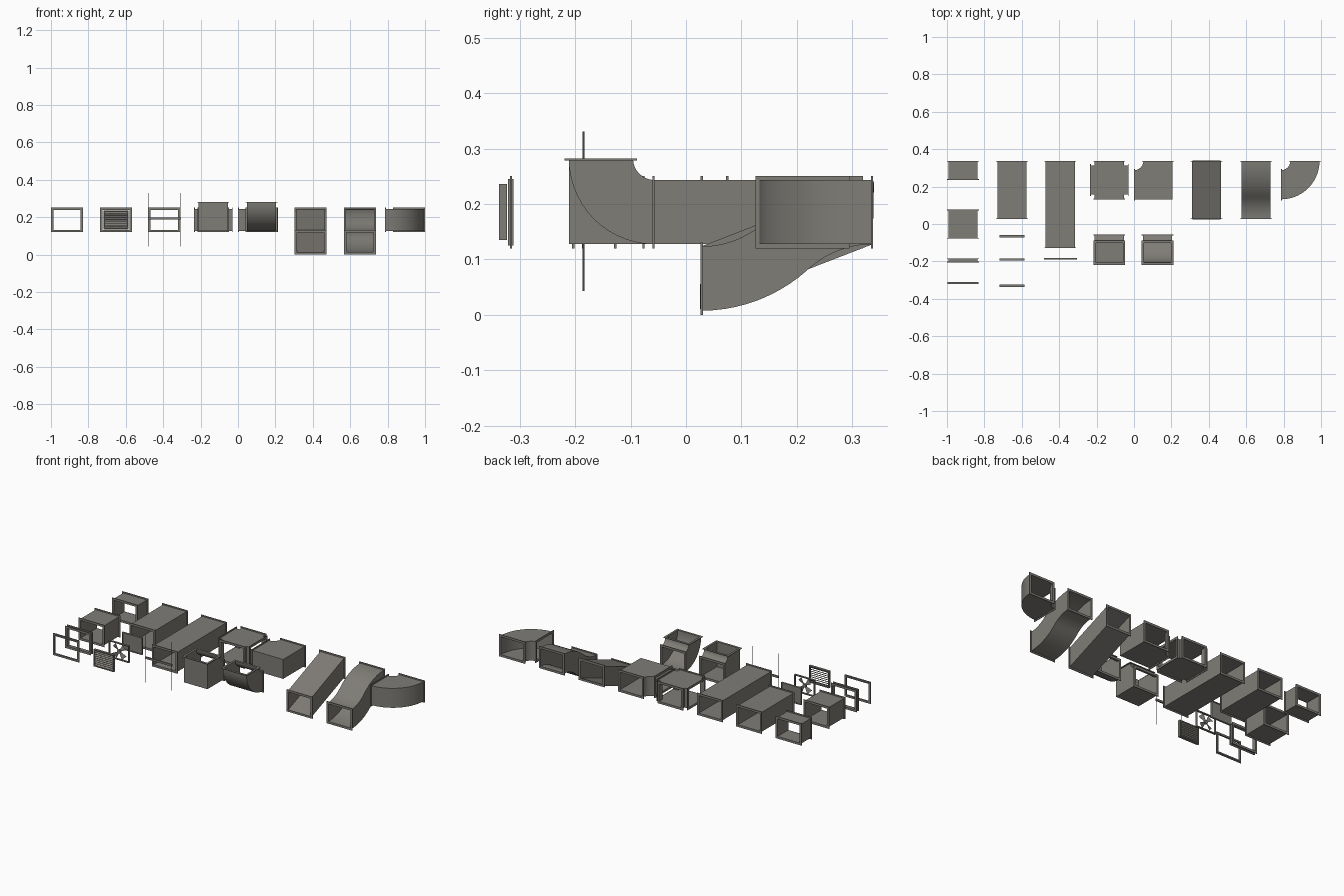
import bpy, bmesh, math
from mathutils import Vector, Matrix

if "Cube" in bpy.data.objects:
    bpy.data.objects.remove(bpy.data.objects["Cube"])

ZC, ZL = 0.1855, 0.0655          # duct centre height: normal and lowered
HW, HH = 0.078, 0.058            # duct half width and half height
WALL = 0.005

metal = bpy.data.materials.new("galvanised_metal")
metal.diffuse_color = (0.215, 0.205, 0.185, 1)
metal.use_nodes = True
metal.node_tree.nodes["Principled BSDF"].inputs["Base Color"].default_value = metal.diffuse_color

# local (u, v, n) directions for each facing axis
AXES = {'x': ((0, 1, 0), (0, 0, 1), (1, 0, 0)),
        'y': ((1, 0, 0), (0, 0, 1), (0, 1, 0)),
        'z': ((1, 0, 0), (0, 1, 0), (0, 0, 1))}


def finish(name, bm):
    me = bpy.data.meshes.new(name)
    bm.to_mesh(me)
    bm.free()
    me.materials.append(metal)
    ob = bpy.data.objects.new(name, me)
    bpy.context.collection.objects.link(ob)
    return ob


def shell(name, axis, outline, open_edges, mid, half):
    """Extrude a counter-clockwise outline along axis, leaving some sides open."""
    u, v, n = (Vector(a) for a in AXES[axis])
    bm = bmesh.new()
    lo, hi = ([bm.verts.new(u * a + v * b + n * (mid + s * half)) for a, b in outline] for s in (-1, 1))
    bm.faces.new(lo[::-1])
    bm.faces.new(hi)
    k = len(outline)
    for i in range(k):
        if i not in open_edges:
            j = (i + 1) % k
            bm.faces.new((lo[i], lo[j], hi[j], hi[i]))
    ob = finish(name, bm)
    mod = ob.modifiers.new("wall", 'SOLIDIFY')
    mod.thickness, mod.offset, mod.use_even_offset = WALL, -1, True
    bpy.ops.object.select_all(action='DESELECT')
    ob.select_set(True)
    bpy.context.view_layer.objects.active = ob
    bpy.ops.object.modifier_apply(modifier="wall")
    bpy.ops.object.shade_smooth_by_angle(angle=math.radians(30))
    return ob


def ring(name, c, axis, ow, oh, iw, ih, depth):
    """Rectangular picture-frame ring."""
    u, v, n = (Vector(a) for a in AXES[axis])
    bm = bmesh.new()
    sg = ((-1, -1), (1, -1), (1, 1), (-1, 1))
    loops = [[bm.verts.new(Vector(c) + u * a * w + v * b * h + n * d) for a, b in sg]
             for w, h, d in ((ow, oh, -depth / 2), (ow, oh, depth / 2),
                             (iw, ih, depth / 2), (iw, ih, -depth / 2))]
    for p in range(4):
        A, B = loops[p], loops[(p + 1) % 4]
        for i in range(4):
            bm.faces.new((A[i], A[(i + 1) % 4], B[(i + 1) % 4], B[i]))
    bmesh.ops.recalc_face_normals(bm, faces=bm.faces)
    return finish(name, bm)


def flange(name, c, axis, out):
    """Connecting rim at a duct mouth; out is the sign of the outward direction."""
    p = Vector(c) - Vector(AXES[axis][2]) * 0.0015 * out
    return ring(name + "_flange", p, axis, 0.085, 0.0655, 0.0725, 0.0525, 0.004)


def add_box(bm, c, size, rot=None):
    m = Matrix.Translation(c) @ (rot or Matrix()) @ Matrix.Diagonal((*size, 1))
    bmesh.ops.create_cube(bm, size=1, matrix=m)


def straight(name, x, y0, y1):
    shell(name, 'z', [(x - HW, y0), (x + HW, y0), (x + HW, y1), (x - HW, y1)], (0, 2), ZC, HH)
    flange(name + "_front", (x, y0, ZC), 'y', -1)
    flange(name + "_back", (x, y1, ZC), 'y', 1)


def elbow_outline(cx, cy, ri, ro, a0, square):
    n = 14
    ang = [math.radians(a0 + 90 * i / n) for i in range(n + 1)]
    pt = lambda r, a: (cx + r * math.cos(a), cy + r * math.sin(a))
    outer = [pt(ro, a) for a in ang]
    if square:
        corner = (outer[0][0] + outer[-1][0] - cx, outer[0][1] + outer[-1][1] - cy)
        outer = [outer[0], corner, outer[-1]]
    inner = [pt(ri, a) for a in reversed(ang)]
    return outer + inner, (len(outer) - 1, len(outer) + len(inner) - 1)


def flat_elbow(name, x, square):
    y, ri, ro = 0.337, 0.049, 0.205
    pts, gaps = elbow_outline(x, y, ri, ro, -90, square)
    shell(name, 'z', pts, gaps, ZC, HH)
    m = (ri + ro) / 2
    flange(name + "_left", (x, y - m, ZC), 'x', -1)
    flange(name + "_back", (x + m, y, ZC), 'y', 1)


def rising_elbow(name, x, square):
    y, z, ri = -0.057, 0.282, 0.0385
    ro = ri + 2 * HH
    pts, gaps = elbow_outline(y, z, ri, ro, 180, square)
    shell(name, 'x', pts, gaps, x, HW)
    m = (ri + ro) / 2
    flange(name + "_back", (x, y, z - m), 'y', 1)
    flange(name + "_top", (x, y - m, z), 'z', 1)


def offset_duct(name, x, smooth):
    y0, y1 = 0.027, 0.337
    L, H = y1 - y0, ZC - ZL
    R, amax, n = (L * L + H * H) / (4 * H), 2 * math.atan(H / L), 10

    def side(s):  # s = 1 for the bottom line, -1 for the top line
        if not smooth:
            return [(y0, ZL - s * HH), (y1, ZC - s * HH)]
        t = [amax * i / n for i in range(n + 1)]
        r1, r2 = R + s * HH, R - s * HH
        return ([(y0 + r1 * math.sin(a), ZL + R - r1 * math.cos(a)) for a in t] +
                [(y1 - r2 * math.sin(a), ZC - R + r2 * math.cos(a)) for a in t[-2::-1]])
    low, top = side(1), side(-1)[::-1]
    shell(name, 'x', low + top, (len(low) - 1, len(low) + len(top) - 1), x, HW)
    flange(name + "_front", (x, y0, ZL), 'y', -1)
    flange(name + "_back", (x, y1, ZC), 'y', 1)


# straight ducts
straight("stub_duct", -0.914, 0.237, 0.337)
straight("short_duct", -0.914, -0.078, 0.076)
straight("coupling", -0.914, -0.205, -0.184)
straight("medium_duct", -0.652, 0.027, 0.337)
straight("long_duct", -0.394, -0.129, 0.337)

# loose joining rim
ring("loose_rim_collar", (-0.914, -0.316, ZC), 'y', HW + .002, HH + .002, 0.073, 0.053, 0.010)
ring("loose_rim", (-0.914, -0.316, ZC), 'y', 0.085, 0.0655, 0.0725, 0.0525, 0.004)

# bends and offsets
flat_elbow("square_elbow", 0.001, True)
flat_elbow("curved_elbow", 0.787, False)
rising_elbow("square_rising_elbow", -0.132, True)
rising_elbow("curved_rising_elbow", 0.126, False)
offset_duct("slanted_offset", 0.388, False)
offset_duct("curved_offset", 0.652, True)

# four-way junction
cx, cy, a, b = -0.132, 0.2345, 0.1025, HW
quarter = [(a, -b), (a, b), (b, b)]
pts = []
for q in range(4):
    for px, py in quarter:
        for _ in range(q):
            px, py = -py, px
        pts.append((cx + px, cy + py))
shell("junction", 'z', pts, (0, 3, 6, 9), ZC, HH)
for s in (-1, 1):
    flange("junction_side", (cx + s * a, cy, ZC), 'x', s)
    flange("junction_end", (cx, cy + s * a, ZC), 'y', s)

# filter panel
GX, GW, GH = -0.652, 0.0665, 0.0505
bm = bmesh.new()
add_box(bm, (GX, -0.065, ZC), (2 * GW - .006, 0.006, 2 * GH - .006))
finish("filter_panel", bm)
ring("filter_frame", (GX, -0.065, ZC), 'y', GW, GH, GW - .006, GH - .006, 0.012)

# fan insert: frame, hub and pitched blades
ring("fan_frame", (GX, -0.19, ZC), 'y', GW, GH, GW - .005, GH - .005, 0.012)
bm = bmesh.new()
face_y = Matrix.Rotation(math.radians(90), 4, 'X')
bmesh.ops.create_cone(bm, cap_ends=True, segments=16, radius1=0.011, radius2=0.011, depth=0.012,
                      matrix=Matrix.Translation((GX, -0.19, ZC)) @ face_y)
finish("fan_hub", bm)
bm = bmesh.new()
for i in range(4):
    m = Matrix.Translation((GX, -0.19, ZC)) @ Matrix.Rotation(math.radians(45 + 90 * i), 4, 'Y')
    quad = ((0.008, -0.002, -0.004), (0.046, -0.005, -0.018), (0.046, 0.005, 0.018), (0.008, 0.002, 0.004))
    f = bm.faces.new([bm.verts.new(m @ Vector(p)) for p in quad])
bmesh.ops.solidify(bm, geom=bm.faces[:], thickness=0.001)
finish("fan_blades", bm)

# louvre grille
ring("louvre_frame", (GX, -0.33, ZC), 'y', GW, GH, GW - .006, GH - .006, 0.014)
bm = bmesh.new()
tilt = Matrix.Rotation(math.radians(40), 4, 'X')
for i in range(8):
    z = ZC - 0.039 + 0.078 * i / 7
    add_box(bm, (GX, -0.33, z), (2 * GW - .01, 0.015, 0.0015), tilt)
finish("louvre_slats", bm)

# hanger: cross bar and two threaded rods
bm = bmesh.new()
add_box(bm, (-0.394, -0.185, 0.1925), (0.176, 0.009, 0.011))
finish("hanger_bar", bm)
for s in (-1, 1):
    bm = bmesh.new()
    bmesh.ops.create_cone(bm, cap_ends=True, segments=10, radius1=0.0018, radius2=0.0018, depth=0.287,
                          matrix=Matrix.Translation((-0.394 + s * 0.0855, -0.185, 0.187)))
    finish("hanger_rod", bm)
